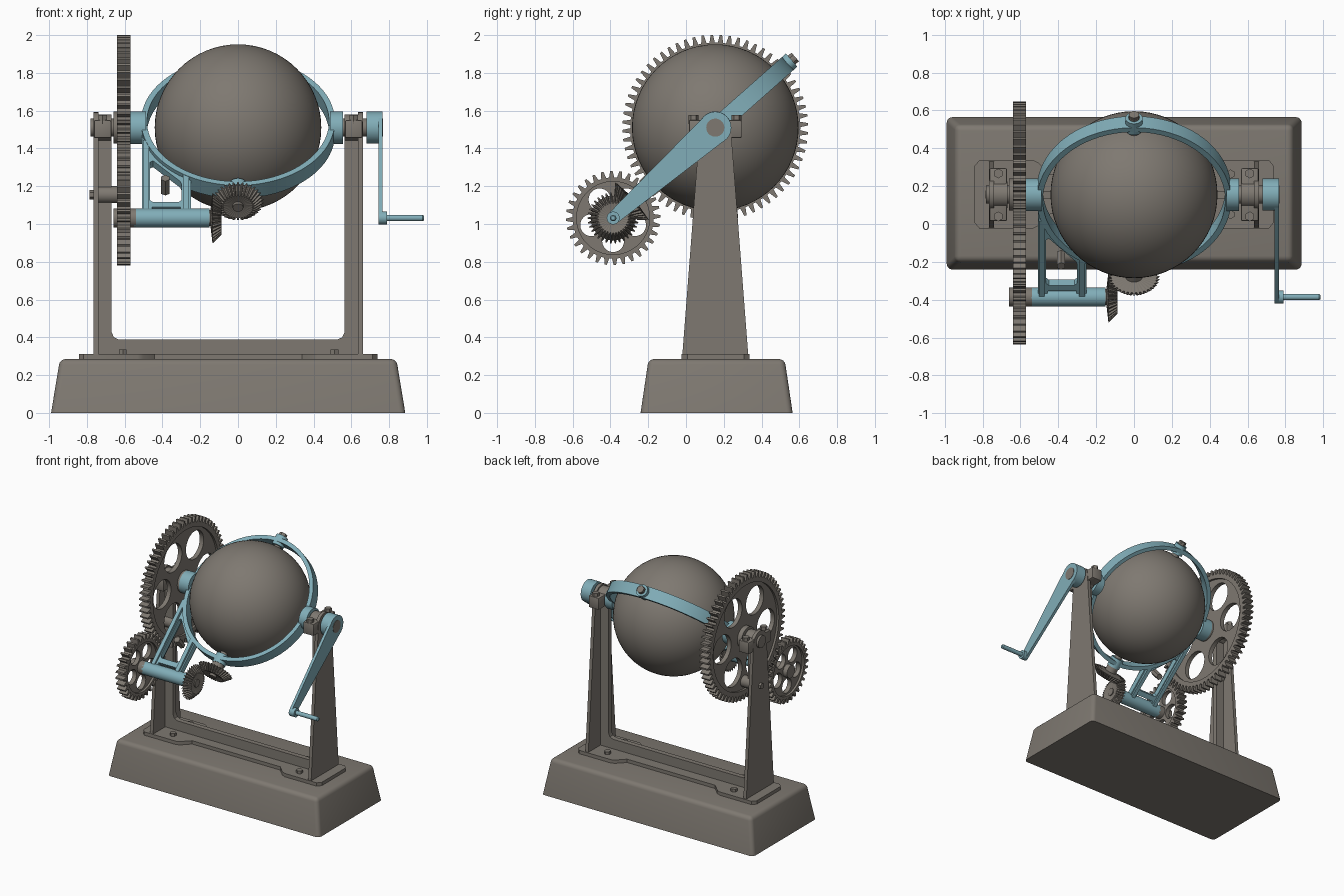
import bpy, bmesh
from math import sin, cos, pi, radians, atan2, acos
from mathutils import Matrix, Vector

cube = bpy.data.objects.get("Cube")
if cube:
    bpy.data.objects.remove(cube)


def material(name, rgb):
    m = bpy.data.materials.new(name)
    m.use_nodes = True
    m.diffuse_color = (*rgb, 1)
    m.node_tree.nodes["Principled BSDF"].inputs["Base Color"].default_value = (*rgb, 1)
    return m


IRON = material("warm grey iron", (0.21, 0.19, 0.165))
BLUE = material("pale blue paint", (0.22, 0.42, 0.48))
parts = []

# Main axle centre, and the tilted direction of the ball's own axle
C = Vector((0, 0.155, 1.51))
TILT = radians(41.5)
OUT = Vector((0, -cos(TILT), -sin(TILT)))
X, Y, Z = Vector((1, 0, 0)), Vector((0, 1, 0)), Vector((0, 0, 1))
REACH = 0.722
S = C + OUT * REACH          # countershaft centre


def frame(u, v, origin):
    m = Matrix((u, v, u.cross(v))).transposed().to_4x4()
    m.translation = origin
    return m


def side(x, c=Vector()):
    return frame(Y, Z, Vector((x, c.y, c.z)))


RING = frame(X, OUT, C)


def finish(name, bm, mat):
    bmesh.ops.remove_doubles(bm, verts=bm.verts, dist=0.00005)
    bmesh.ops.recalc_face_normals(bm, faces=bm.faces)
    me = bpy.data.meshes.new(name)
    bm.to_mesh(me)
    bm.free()
    me.materials.clear()
    me.materials.append(mat)
    ob = bpy.data.objects.new(name, me)
    bpy.context.collection.objects.link(ob)
    parts.append(ob)
    return ob


def plate(name, loops, thick, mat, m):
    """Flat outline with holes, extruded about its plane."""
    cu = bpy.data.curves.new(name, "CURVE")
    cu.dimensions, cu.fill_mode, cu.extrude = "2D", "BOTH", thick / 2
    for pts in loops:
        sp = cu.splines.new("POLY")
        sp.points.add(len(pts) - 1)
        for p, q in zip(sp.points, pts):
            p.co = (q[0], q[1], 0, 1)
        sp.use_cyclic_u = True
    tmp = bpy.data.objects.new("outline", cu)
    bpy.context.collection.objects.link(tmp)
    dg = bpy.context.evaluated_depsgraph_get()
    me = bpy.data.meshes.new_from_object(tmp.evaluated_get(dg))
    bm = bmesh.new()
    bm.from_mesh(me)
    bm.transform(m)
    bpy.data.objects.remove(tmp)
    bpy.data.curves.remove(cu)
    bpy.data.meshes.remove(me)
    return finish(name, bm, mat)


def cyl(name, a, b, r, mat, sides=32, r2=None):
    a, b = Vector(a), Vector(b)
    d = b - a
    m = Matrix.Translation((a + b) / 2) @ d.to_track_quat("Z", "Y").to_matrix().to_4x4()
    bm = bmesh.new()
    bmesh.ops.create_cone(bm, cap_ends=True, segments=sides, radius1=r,
                          radius2=r if r2 is None else r2, depth=d.length, matrix=m)
    return finish(name, bm, mat)


def box(name, lo, hi, mat, bevel=0.008):
    lo, hi = Vector(lo), Vector(hi)
    bm = bmesh.new()
    bmesh.ops.create_cube(bm, matrix=Matrix.Translation((lo + hi) / 2) @ Matrix.Diagonal((*(hi - lo), 1)))
    bmesh.ops.bevel(bm, geom=bm.edges[:], offset=bevel, segments=2, affect="EDGES", profile=0.5)
    return finish(name, bm, mat)


def arc(r, c=(0, 0), a0=0, a1=2 * pi, n=64, end=False):
    return [(c[0] + r * cos(a0 + (a1 - a0) * i / n), c[1] + r * sin(a0 + (a1 - a0) * i / n))
            for i in range(n + end)]


def teeth(n, root, tip, phase=0):
    step = 2 * pi / n
    return [(r * cos(phase + (i + f) * step), r * sin(phase + (i + f) * step)) for i in range(n)
            for f, r in ((-0.32, root), (-0.13, tip), (0.13, tip), (0.32, root))]


def spur_gear(name, c, n, root, tip, rim, holes, hole_r, hole_d, phase, turn):
    x = -0.605
    plate(name + "_rim", [teeth(n, root, tip, phase), arc(rim, n=96)], 0.07, IRON, side(x, c))
    cut = [arc(hole_r, (hole_d * cos(turn + 2 * pi * i / holes), hole_d * sin(turn + 2 * pi * i / holes)), n=40)
           for i in range(holes)]
    plate(name + "_web", [arc(rim + 0.005, n=96)] + cut, 0.035, IRON, side(x, c))


def bevel_gear(name, apex, back, n, phase):
    """Toothed cone pointing at the apex; back points from apex to the wide end."""
    q = back.to_track_quat("Z", "Y").to_matrix().to_4x4()
    q.translation = apex
    rows = ((0.05, 0.05, 0.145), (0.118, 0.135, 0.135), (0.078, 0.09, 0.088), (0.03, 0.03, 0.098))
    bm = bmesh.new()
    rings = [[bm.verts.new((x, y, h)) for x, y in teeth(n, lo, hi, phase)] for lo, hi, h in rows]
    for a, b in zip(rings, rings[1:]):
        for i in range(len(a)):
            j = (i + 1) % len(a)
            bm.faces.new((a[i], a[j], b[j], b[i]))
    bm.faces.new(rings[0])
    bm.faces.new(rings[-1])
    bm.transform(q)
    finish(name, bm, IRON)


# Heavy tapered base with softened edges
bm = bmesh.new()
bmesh.ops.create_cube(bm, matrix=Matrix.Translation((-0.052, 0.162, 0.1425)) @ Matrix.Diagonal((1.875, 0.805, 0.285, 1)))
for v in bm.verts:
    if v.co.z > 0.2:
        v.co.x = -0.052 + (v.co.x + 0.052) * 0.95
        v.co.y = 0.162 + (v.co.y - 0.162) * 0.895
soft = [e for e in bm.edges if max(v.co.z for v in e.verts) > 0.2]
bmesh.ops.bevel(bm, geom=soft, offset=0.03, segments=4, affect="EDGES", profile=0.5)
finish("base", bm, IRON)

# Foot plate, wide under the posts and narrow between them
q = [(0.79, 0.15), (0.765, 0.18), (0.48, 0.18), (0.45, 0.165), (0.39, 0.105)]
half = q + [(-x, y) for x, y in reversed(q)]
outline = half + [(-x, -y) for x, y in half]
plate("foot_plate", [outline], 0.03, IRON, frame(X, Y, Vector((-0.052, 0.157, 0.297))))
for x in (-0.61, 0.51):
    for y in (0.05, 0.264):
        cyl("foot_bolt", (x, y, 0.3), (x, y, 0.335), 0.024, IRON, 6)

# Rib joining the two posts
rib = [(-0.75, 0.3), (0.645, 0.3), (0.645, 1.45), (0.565, 1.45), (0.565, 0.43), (0.552, 0.4), (0.525, 0.388),
       (-0.63, 0.388), (-0.657, 0.4), (-0.67, 0.43), (-0.67, 1.45), (-0.75, 1.45)]
plate("frame_rib", [rib], 0.04, IRON, frame(X, Z, Vector((0, C.y, 0))))

# Posts with bearings
for name, x, cx in (("right", -0.752, -0.717), ("left", 0.648, 0.612)):
    post = [(-0.02, 0.3), (0.33, 0.3)] + arc(0.082, (C.y, C.z), 0, pi, 16, True)
    plate(name + "_post", [post], 0.026, IRON, side(x))
    cyl(name + "_bearing", (cx - 0.048, C.y, C.z), (cx + 0.048, C.y, C.z), 0.07, IRON)
    box(name + "_bearing_block", (cx - 0.046, 0.015, 1.455), (cx + 0.046, 0.295, 1.55), IRON)
    for y in (0.04, 0.267):
        cyl(name + "_bearing_bolt", (cx, y, 1.53), (cx, y, 1.577), 0.026, IRON, 6)

# Main axle stubs and the pin that holds the large wheel
cyl("right_axle", (-0.782, C.y, C.z), (-0.49, C.y, C.z), 0.048, IRON)
cyl("large_gear_hub", (-0.66, C.y, C.z), (-0.555, C.y, C.z), 0.085, IRON)
cyl("left_axle", (0.49, C.y, C.z), (0.768, C.y, C.z), 0.048, IRON)
cyl("gear_pin", (-0.74, C.y, 1.155), (-0.6, C.y, 1.155), 0.045, IRON)
cyl("gear_pin_bolt", (-0.785, C.y, 1.155), (-0.74, C.y, 1.155), 0.024, IRON, 6)

# Spur gears
spur_gear("large_gear", C, 64, 0.45, 0.492, 0.415, 6, 0.112, 0.275, TILT, 0)
spur_gear("small_gear", S, 32, 0.215, 0.25, 0.193, 5, 0.058, 0.122, TILT + pi / 32, -pi / 2)
cyl("small_gear_hub", S + X * -0.66, S + X * -0.54, 0.05, IRON)
cyl("countershaft", S + X * -0.56, S + X * -0.09, 0.03, IRON)
cyl("countershaft_collar", S + X * -0.19, S + X * -0.13, 0.043, IRON)

# Bevel gears meeting at right angles
bevel_gear("drive_bevel_gear", S, -X, 34, 0)
bevel_gear("ball_bevel_gear", S, -OUT, 34, pi / 34)

# Ball and its tilted axle
bm = bmesh.new()
bmesh.ops.create_uvsphere(bm, u_segments=64, v_segments=32, radius=0.441, matrix=Matrix.Translation(C))
finish("ball", bm, IRON)
cyl("ball_axle", C - OUT * 0.555, C + OUT * 0.64, 0.028, IRON)
cyl("axle_nut", C - OUT * 0.565, C - OUT * 0.52, 0.03, IRON, 6)
cyl("lower_axle_collar", C + OUT * 0.53, C + OUT * 0.59, 0.045, IRON)

# Swinging ring with its bosses
plate("ring", [arc(0.513, n=96), arc(0.482, n=96)], 0.092, BLUE, RING)
cyl("upper_ring_boss", C - OUT * 0.46, C - OUT * 0.54, 0.046, BLUE)
cyl("lower_ring_boss", C + OUT * 0.46, C + OUT * 0.535, 0.05, BLUE)
for s, end in ((-1, 0.572), (1, 0.555)):
    cyl("ring_hub", C + X * s * 0.488, C + X * s * end, 0.086, BLUE)

# Open bracket from the ring to the countershaft sleeve
bracket = [(-0.508, 0.02), (-0.508, REACH), (-0.465, REACH), (-0.455, 0.66), (-0.305, 0.66), (-0.295, REACH),
           (-0.25, REACH), (-0.25, 0.425)] + arc(0.49, (0, 0), pi - 1.05, pi - 0.04, 20, True)
window = [(-0.465, 0.30), (-0.45, 0.29), (-0.305, 0.455), (-0.30, 0.475), (-0.30, 0.605), (-0.315, 0.62),
          (-0.45, 0.62), (-0.465, 0.605)]
plate("bracket", [bracket, window], 0.045, BLUE, RING)
for x in (-0.487, -0.275):
    top = 0.15 if x < -0.4 else 0.42
    plate("bracket_flange", [[(top, -0.044), (top, 0.044), (REACH, 0.035), (REACH, -0.035)]], 0.03, BLUE,
          frame(OUT, X.cross(OUT), C + X * x))
cyl("countershaft_sleeve", S + X * -0.55, S + X * -0.15, 0.05, BLUE)
B = C + OUT * 0.46 + X * -0.385
N = X.cross(OUT)
cyl("bracket_bolt", B - N * 0.05, B + N * 0.05, 0.025, IRON, 6)

# Crank: tapered arm around both hubs, then the handle
a = acos((0.084 - 0.034) / REACH)
t = TILT + pi
arm = arc(0.084, (0, 0), t + a, t + 2 * pi - a, 28, True) + \
    arc(0.034, (REACH * cos(t), REACH * sin(t)), t - a, t + a, 16, True)
plate("crank_arm", [arm], 0.022, BLUE, side(0.754, C))
cyl("crank_hub", C + X * 0.68, C + X * 0.765, 0.085, BLUE)
cyl("crank_handle_boss", S + X * 0.743, S + X * 0.79, 0.034, BLUE)
cyl("crank_handle", S + X * 0.77, S + X * 0.978, 0.017, BLUE)
cyl("crank_handle_tip", S + X * 0.978, S + X * 0.985, 0.017, BLUE, 32, 0.011)

# Smooth round surfaces, keep hard edges crisp
bpy.ops.object.select_all(action="DESELECT")
for ob in parts:
    ob.select_set(True)
bpy.context.view_layer.objects.active = parts[0]
bpy.ops.object.shade_smooth_by_angle(angle=radians(32))
